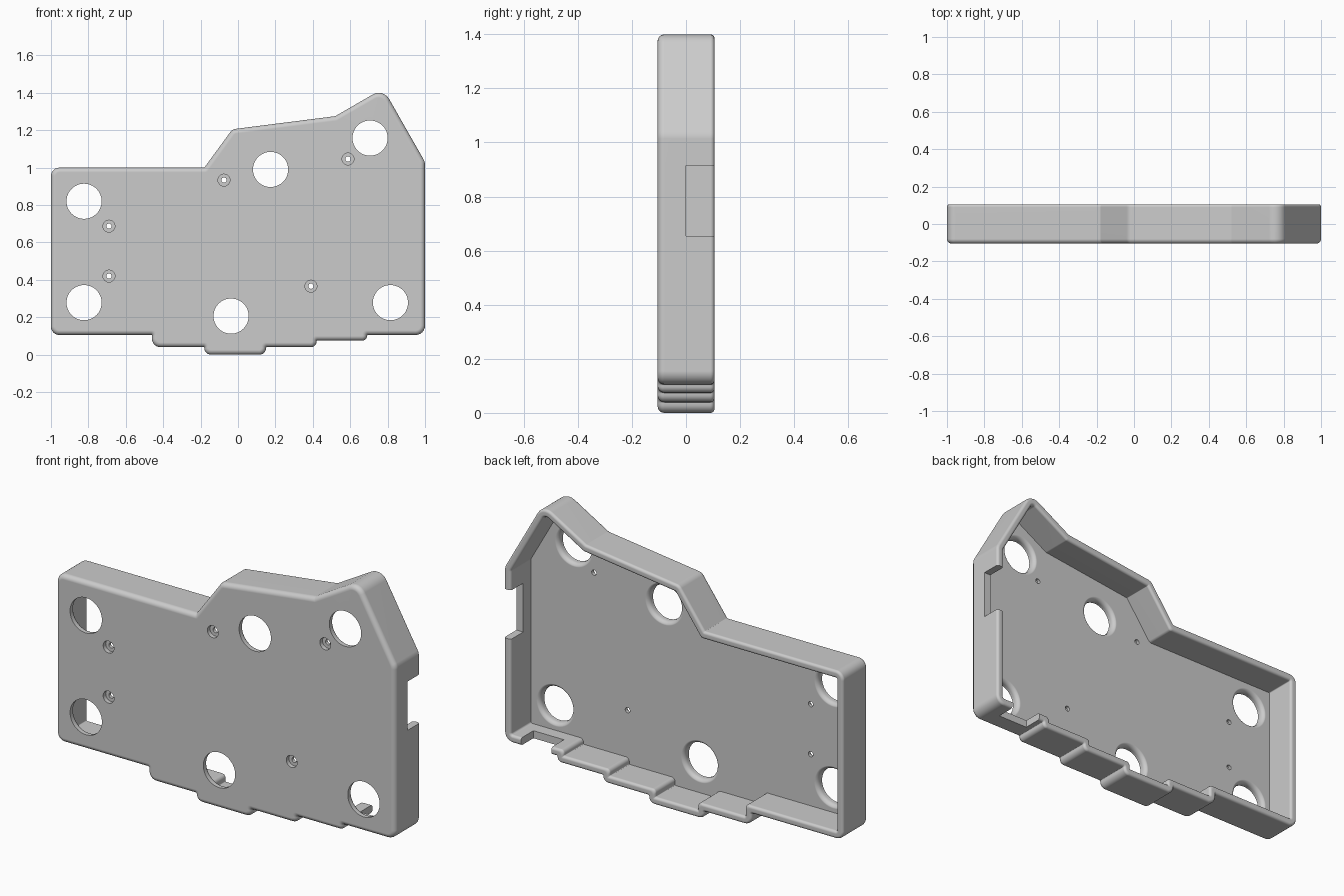
import bpy, bmesh
from math import sin, cos, tan, pi, atan2, radians
from mathutils import Vector, Matrix

if "Cube" in bpy.data.objects:
    bpy.data.objects.remove(bpy.data.objects["Cube"])

HALF = 0.105      # half the depth
WALL = 0.04       # side wall and plate thickness
FLOOR = -HALF + WALL

# Case outline, counter-clockwise: x, z, corner radius
OUTLINE = [(-1, .105, .045), (-.46, .105, 0), (-.46, .04, .045), (-.18, .04, 0),
           (-.18, 0, .035), (.15, 0, .035), (.15, .04, 0), (.42, .04, .03),
           (.42, .075, 0), (.69, .075, .025), (.69, .105, 0), (1, .105, .05),
           (1, 1.03, .06), (.776, 1.423, .063), (.52, 1.275, 0),
           (-.03, 1.205, .04), (-.18, 1, 0), (-1, 1, .045)]


def outline_ring(inset, y, steps=6):
    """Outline moved inward by inset, with rounded corners."""
    pts = [Vector(p[:2]) for p in OUTLINE]
    ring = []
    for i, p in enumerate(pts):
        a = (p - pts[i - 1]).normalized()
        b = (pts[(i + 1) % len(pts)] - p).normalized()
        na, nb = Vector((-a.y, a.x)), Vector((-b.y, b.x))
        turn = atan2(a.x * b.y - a.y * b.x, a.dot(b))
        mid = (na + nb) / (1 + na.dot(nb))
        if turn > 0:
            r = max(OUTLINE[i][2] - inset, .004)
        else:
            r = -min(.004 + inset, .02)
        centre = p + mid * (inset + r)
        for k in range(steps + 1):
            q = centre - (Matrix.Rotation(turn * k / steps, 2) @ na) * r
            ring.append((q.x, y, q.y))
    return ring


def circle_ring(x, z, r, y, n=48):
    return [(x + r * cos(2 * pi * k / n), y, z + r * sin(2 * pi * k / n)) for k in range(n)]


def loft(bm, rings):
    """Skin a row of equal rings and cap both ends."""
    loops = [[bm.verts.new(p) for p in ring] for ring in rings]
    n = len(loops[0])
    for a, b in zip(loops, loops[1:]):
        for k in range(n):
            j = (k + 1) % n
            bm.faces.new((a[k], a[j], b[j], b[k]))
    bm.faces.new(loops[0][::-1])
    bm.faces.new(loops[-1])


def box(bm, lo, hi):
    lo, hi = Vector(lo), Vector(hi)
    mat = Matrix.Translation((lo + hi) / 2) @ Matrix.Diagonal((*(hi - lo), 1))
    bmesh.ops.create_cube(bm, size=1, matrix=mat)


def make_object(name, bm):
    bmesh.ops.recalc_face_normals(bm, faces=bm.faces)
    mesh = bpy.data.meshes.new(name)
    bm.to_mesh(mesh)
    bm.free()
    obj = bpy.data.objects.new(name, mesh)
    bpy.context.collection.objects.link(obj)
    return obj


# Tray: front fillet, outer wall, rounded rim, inner wall, floor
ARC = [k * pi / 12 for k in range(7)]
F, G = .025, .014
section = [(F * (1 - sin(t)), -HALF + F * (1 - cos(t))) for t in ARC]
section += [(G * (1 - cos(t)), HALF - G * (1 - sin(t))) for t in ARC]
section += [(WALL - G * (1 - sin(t)), HALF - G * (1 - cos(t))) for t in ARC]
section += [(WALL, FLOOR)]
bm = bmesh.new()
loft(bm, [outline_ring(d, y) for d, y in section])
case = make_object("case_shell", bm)

# Cutter: large holes flared on the inside, stepped screw holes, wall notches
bm = bmesh.new()
flare = .025
for x, z in [(-.823, .82), (-.823, .278), (-.037, .206), (.174, .99), (.706, 1.158), (.815, .278)]:
    shape = [(.094, -.2)]
    shape += [(.094 + flare * (1 - cos(t)), FLOOR + .001 - flare * (1 - sin(t))) for t in ARC]
    shape += [(.094 + flare, .03)]
    loft(bm, [circle_ring(x, z, r, y) for r, y in shape])
for x, z in [(-.69, .687), (-.69, .42), (-.075, .933), (.588, 1.046), (.39, .366)]:
    shape = [(.032, -.2), (.032, -.083), (.014, -.083), (.014, .03)]
    loft(bm, [circle_ring(x, z, r, y, 24) for r, y in shape])
box(bm, (.93, 0, .655), (1.1, .2, .915))
box(bm, (.72, 0, -.1), (.9, .2, .17))
cutter = make_object("opening_cutter", bm)
cutter.hide_render = True

# Cut the openings and drop the cutter
bpy.ops.object.select_all(action='DESELECT')
bpy.context.view_layer.objects.active = case
case.select_set(True)
cut = case.modifiers.new("openings", 'BOOLEAN')
cut.operation = 'DIFFERENCE'
cut.solver = 'EXACT'
cut.object = cutter
bpy.ops.object.modifier_apply(modifier=cut.name)
bpy.data.objects.remove(cutter)

# Plain grey plastic
grey = bpy.data.materials.new("grey_plastic")
grey.use_nodes = True
colour = (.6, .6, .6, 1)
grey.diffuse_color = colour
grey.node_tree.nodes["Principled BSDF"].inputs["Base Color"].default_value = colour
case.data.materials.clear()
case.data.materials.append(grey)

# Smooth fillets, flat plates
bpy.ops.object.shade_smooth_by_angle(angle=radians(35))
weighted = case.modifiers.new("flat_plates", 'WEIGHTED_NORMAL')
weighted.keep_sharp = True
